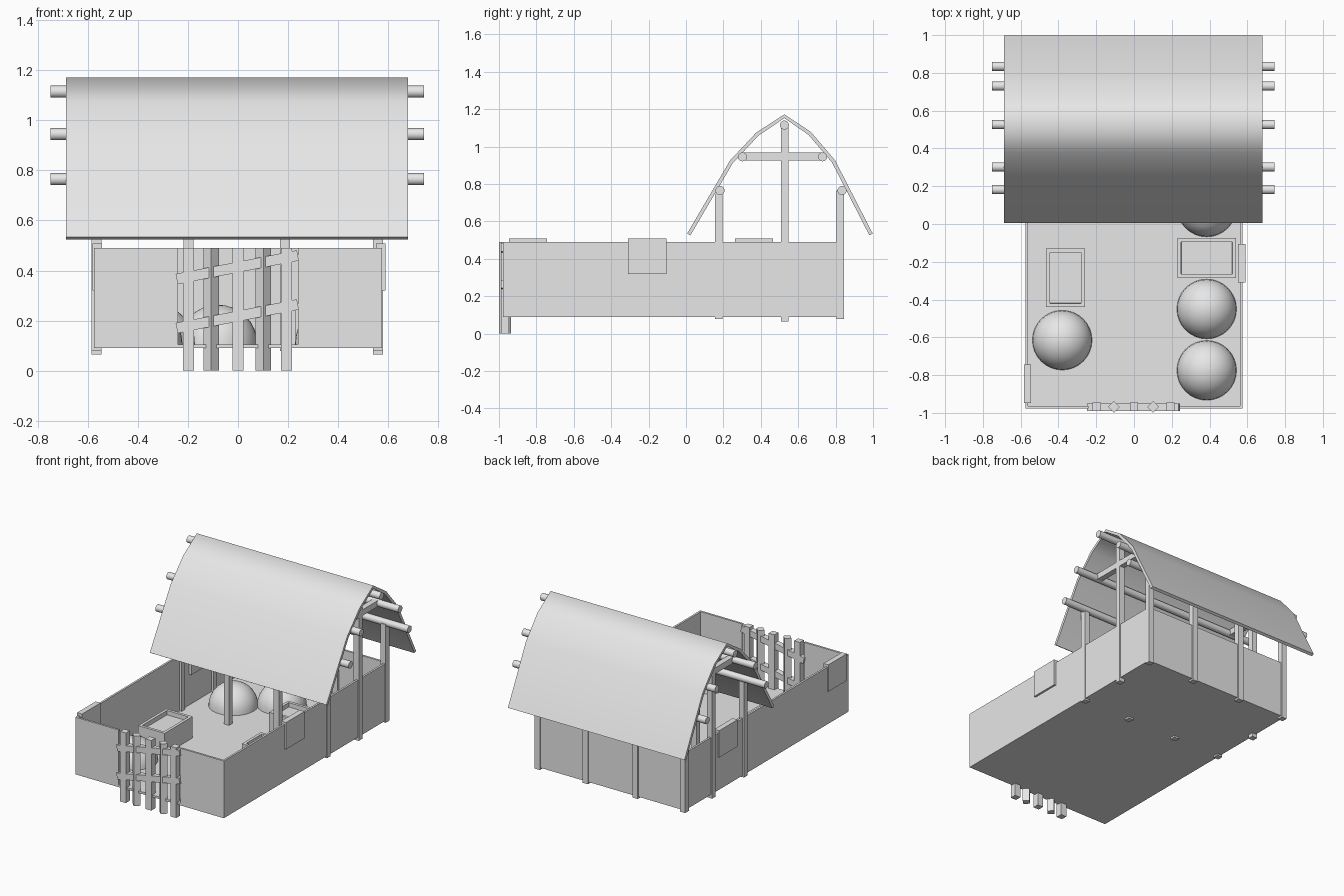
import bpy, bmesh, math
from mathutils import Matrix, Vector

if "Cube" in bpy.data.objects:
    bpy.data.objects.remove(bpy.data.objects["Cube"], do_unlink=True)

grey = bpy.data.materials.new("plain_grey")
grey.use_nodes = True
grey.diffuse_color = (0.8, 0.8, 0.8, 1)
grey.node_tree.nodes["Principled BSDF"].inputs["Base Color"].default_value = (0.8, 0.8, 0.8, 1)


def finish(name, bm):
    """Turn a bmesh into a named, coloured object."""
    mesh = bpy.data.meshes.new(name)
    bm.to_mesh(mesh)
    bm.free()
    mesh.materials.append(grey)
    obj = bpy.data.objects.new(name, mesh)
    bpy.context.collection.objects.link(obj)
    return obj


def smooth(obj, angle):
    bpy.ops.object.select_all(action="DESELECT")
    obj.select_set(True)
    bpy.context.view_layer.objects.active = obj
    bpy.ops.object.shade_smooth_by_angle(angle=math.radians(angle))


def box(name, low, high, turn=None):
    """Box between two corners, optionally turned about its centre."""
    low, high = Vector(low), Vector(high)
    bm = bmesh.new()
    bmesh.ops.create_cube(bm, size=1)
    bmesh.ops.scale(bm, vec=high - low, verts=bm.verts)
    if turn:
        bmesh.ops.transform(bm, matrix=turn, verts=bm.verts)
    bmesh.ops.translate(bm, vec=(low + high) / 2, verts=bm.verts)
    return finish(name, bm)


def post(name, x, y, bottom, top, half=0.02, turn=None):
    return box(name, (x - half, y - half, bottom), (x + half, y + half, top), turn)


# Yard floor and walls, with a gap for the gate
W, FRONT, BACK, BASE, TOP, T = 0.575, -0.978, 0.836, 0.09, 0.49, 0.014
box("floor", (-W, FRONT, BASE), (W, BACK, BASE + 0.015))
box("back_wall", (-W, BACK - T, BASE), (W, BACK, TOP))
for side, s in (("right", -1), ("left", 1)):
    xs = sorted((s * W, s * (W - T)))
    box(side + "_wall", (xs[0], FRONT, BASE), (xs[1], BACK, TOP))
    xs = sorted((s * W, s * 0.24))
    box(side + "_front_wall", (xs[0], FRONT, BASE), (xs[1], FRONT + T, TOP))

# Gate pickets, alternately turned, and two slanted rails
diamond = Matrix.Rotation(math.radians(45), 4, "Z")
for i, x in enumerate((-0.197, -0.107, 0, 0.101, 0.193)):
    post("gate_picket", x, -0.968, 0, TOP, 0.022, diamond if i % 2 else None)
slant = Matrix.Rotation(math.radians(-11), 4, "Y")
for z in (0.413, 0.217):
    box("gate_rail", (-0.25, -0.99, z - 0.021), (0.244, -0.95, z + 0.021), slant)

# Roof posts
for x in (-0.565, -0.198, 0.188, 0.56):
    for y in (0.175, 0.825):
        post("roof_post", x, y, 0.078, 0.765)
for x in (-0.565, 0.56):
    post("ridge_post", x, 0.527, 0.065, 1.115)
    box("tie_beam", (x - 0.02, 0.30, 0.925), (x + 0.02, 0.73, 0.967))

# Round roof purlins
for y, z in ((0.182, 0.765), (0.302, 0.945), (0.526, 1.115), (0.73, 0.945), (0.834, 0.765)):
    bm = bmesh.new()
    bmesh.ops.create_cone(bm, cap_ends=True, segments=24, radius1=0.024,
                          radius2=0.024, depth=1.495)
    bmesh.ops.rotate(bm, matrix=Matrix.Rotation(math.pi / 2, 3, "Y"), verts=bm.verts)
    bmesh.ops.translate(bm, vec=(-0.003, y, z), verts=bm.verts)
    smooth(finish("purlin", bm), 40)

# Bent roof sheet
profile = [(0.006, 0.535), (0.235, 0.925), (0.376, 1.075), (0.526, 1.172),
           (0.668, 1.078), (0.798, 0.925), (0.998, 0.535)]
bm = bmesh.new()
rows = [[bm.verts.new((x, y, z)) for x in (-0.687, 0.68)] for y, z in profile]
for a, b in zip(rows, rows[1:]):
    bm.faces.new((a[0], a[1], b[1], b[0]))
roof = finish("roof", bm)
thick = roof.modifiers.new("thickness", "SOLIDIFY")
thick.thickness = 0.02
thick.offset = -1
bpy.context.view_layer.objects.active = roof
bpy.ops.object.modifier_apply(modifier=thick.name)
smooth(roof, 75)

# Domed mounds in the yard and under the roof
for x, y in ((0.385, -0.45), (0.385, -0.775), (0.385, 0.09), (-0.38, -0.615),
             (-0.33, 0.42), (-0.08, 0.6)):
    bm = bmesh.new()
    bmesh.ops.create_uvsphere(bm, u_segments=32, v_segments=16, radius=0.158)
    bmesh.ops.bisect_plane(bm, geom=bm.verts[:] + bm.edges[:] + bm.faces[:],
                           plane_co=(0, 0, 0), plane_no=(0, 0, -1), clear_outer=True)
    bmesh.ops.translate(bm, vec=(x, y, BASE + 0.015), verts=bm.verts)
    smooth(finish("mound", bm), 40)


# Troughs with a sunken top
def trough(x0, x1, y0, y1):
    obj = box("trough", (x0, y0, BASE + 0.01), (x1, y1, 0.255))
    bm = bmesh.new()
    bm.from_mesh(obj.data)
    bm.normal_update()
    top = [f for f in bm.faces if f.normal.z > 0.9]
    bmesh.ops.inset_region(bm, faces=top, thickness=0.028)
    bmesh.ops.inset_region(bm, faces=top, thickness=0.001, depth=-0.03)
    bm.to_mesh(obj.data)
    bm.free()


trough(-0.465, -0.26, -0.44, -0.13)
trough(0.23, 0.54, -0.285, -0.075)
trough(0.1, 0.3, 0.2, 0.41)

# Plates hung over the side walls
for x, y in ((0.57, -0.207), (-0.563, -0.845), (-0.563, 0.363)):
    box("wall_plate", (x - 0.019, y - 0.102, 0.32), (x + 0.019, y + 0.102, 0.508))
